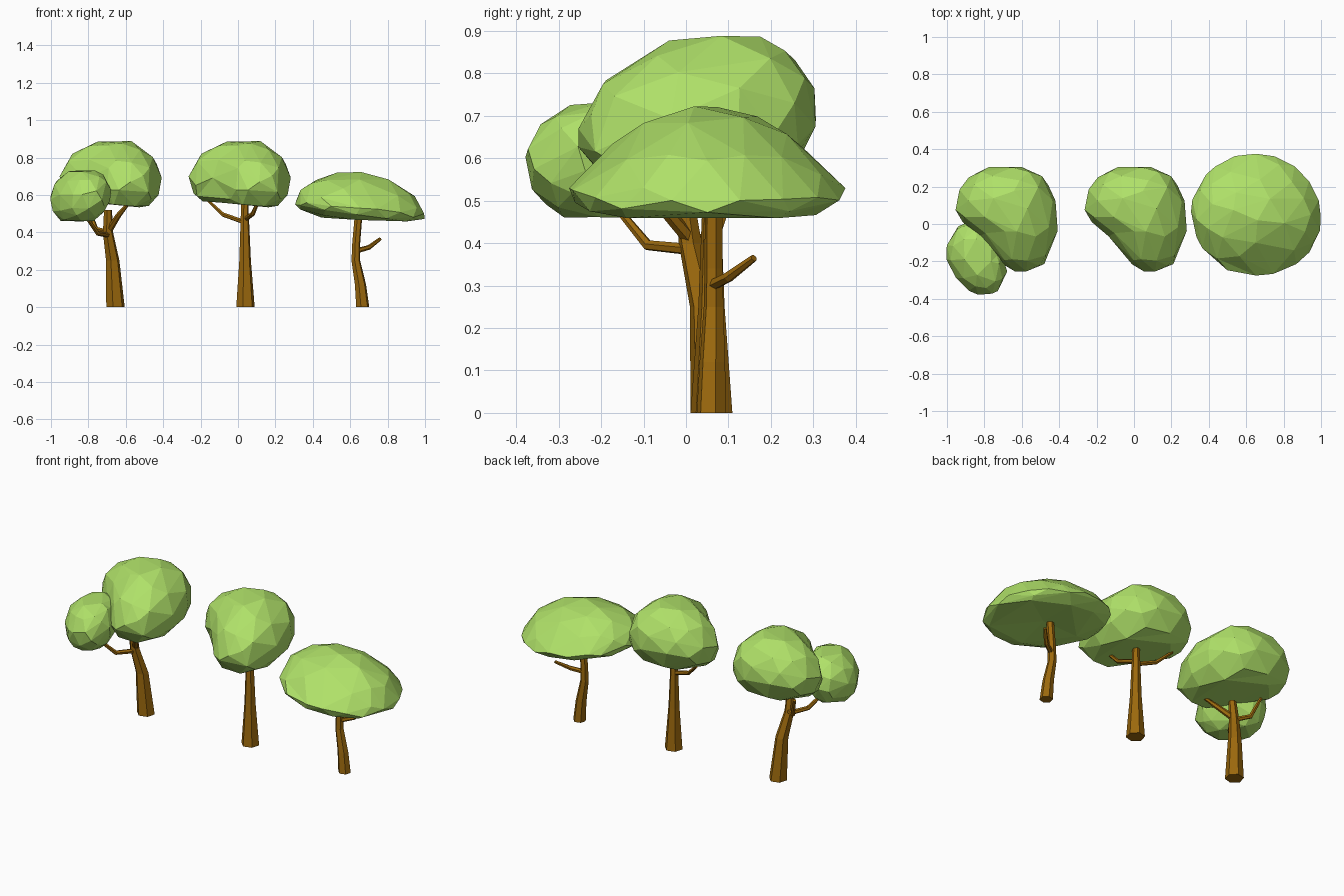
import bpy, bmesh
from math import atan2, pi, sin, cos, hypot
from mathutils import Vector, Matrix

if "Cube" in bpy.data.objects:
    bpy.data.objects.remove(bpy.data.objects["Cube"])


def material(name, color):
    m = bpy.data.materials.new(name)
    m.diffuse_color = color
    m.use_nodes = True
    m.node_tree.nodes["Principled BSDF"].inputs["Base Color"].default_value = m.diffuse_color
    return m


LEAF = material("leaf_green", (0.43, 0.75, 0.14, 1))
BARK = material("bark_brown", (0.33, 0.14, 0.004, 1))


def finish(bm, name, mat):
    bmesh.ops.recalc_face_normals(bm, faces=bm.faces)
    me = bpy.data.meshes.new(name)
    bm.to_mesh(me)
    bm.free()
    me.materials.append(mat)
    ob = bpy.data.objects.new(name, me)
    bpy.context.collection.objects.link(ob)
    return ob


def limb(name, path, upright=False, sides=6):
    """Faceted tube through (x, y, z, radius) points; trunks use level rings."""
    bm = bmesh.new()
    pts = [Vector(p[:3]) for p in path]
    rings = []
    for i, p in enumerate(pts):
        d = pts[min(i + 1, len(pts) - 1)] - pts[max(i - 1, 0)]
        rot = Matrix.Identity(3) if upright else d.to_track_quat('Z', 'Y').to_matrix()
        r = path[i][3]
        rings.append([bm.verts.new(p + rot @ Vector((r * cos(a), r * sin(a), 0)))
                      for a in (2 * pi * k / sides + pi / 12 for k in range(sides))])
    for a, b in zip(rings, rings[1:]):
        for k in range(sides):
            n = (k + 1) % sides
            bm.faces.new((a[k], a[n], b[n], b[k]))
    bm.faces.new(rings[0])
    bm.faces.new(rings[-1])
    return finish(bm, name, BARK)


def crown(name, center, radii, top, bottom, up, down, tilt=(0, 0), peak=1.0,
          ridge=0.0, low_tilt=0.0, hollow=0.0):
    """Ball reshaped by plan radii (every 30 degrees), clipped top and bottom."""
    bm = bmesh.new()
    bmesh.ops.create_icosphere(bm, subdivisions=3, radius=1)
    for v in bm.verts:
        a = atan2(v.co.y, v.co.x)
        t = (a % (2 * pi)) / (pi / 6)
        i, f = int(t) % 12, t - int(t)
        rad = radii[i] * (1 - f) + radii[(i + 1) % 12] * f
        r = hypot(v.co.x, v.co.y) * rad
        x, y, s = r * cos(a), r * sin(a), v.co.z
        z = center[2] + tilt[0] * x + tilt[1] * y
        if s > 0:
            z = min(top, z + up * s ** (peak + ridge * sin(a) ** 2))
        else:
            z = max(bottom + low_tilt * x, z + down * s) + hollow * s ** 4
        v.co = (center[0] + x, center[1] + y, z)
    ob = finish(bm, name, LEAF)
    dec = ob.modifiers.new("chunky_facets", 'DECIMATE')
    dec.ratio = 0.34
    return ob


# Large crowns shared by the left and middle trees
BEAN = [.237, .24, .255, .247, .275, .31, .30, .215, .22, .31, .33, .265]
for label, x in (("left", -0.65), ("middle", 0.04)):
    crown(label + "_tree_crown", (x, 0.06, 0.68), BEAN, 0.89, 0.545, 0.215, 0.185,
          tilt=(0, .11), low_tilt=-0.1)

# Small side crown of the left tree
crown("left_tree_small_crown", (-0.845, -0.17, 0.597),
      [.14, .14, .155, .185, .185, .165, .16, .15, .165, .205, .225, .19],
      0.73, 0.46, 0.15, 0.16, tilt=(.12, .05))

# Flat umbrella crown of the right tree
crown("right_tree_crown", (0.65, 0.05, 0.525),
      [.35, .335, .33, .325, .33, .345, .345, .335, .33, .325, .335, .355],
      0.722, 0.457, 0.195, 0.09, tilt=(-0.1, 0), peak=1.15, ridge=0.8, hollow=0.025)

# Left tree trunk and branches
limb("left_tree_trunk", [(-.655, .06, 0, .051), (-.67, .045, .25, .037),
                         (-.695, .01, .40, .028), (-.695, -.005, .52, .022)], True)
limb("left_tree_front_branch", [(-.69, .01, .385, .014), (-.75, -.09, .395, .013),
                                (-.81, -.16, .48, .009)])
limb("left_tree_back_branch", [(-.69, .01, .40, .014), (-.76, .07, .42, .013),
                               (-.80, .11, .53, .009)])
limb("left_tree_right_branch", [(-.69, .01, .41, .018), (-.64, -.06, .49, .015),
                                (-.59, -.11, .55, .009)])

# Middle tree trunk and branches
limb("middle_tree_trunk", [(.04, .06, 0, .051), (.038, .06, .25, .032),
                           (.036, .06, .55, .02)], True)
limb("middle_tree_left_branch", [(.035, .06, .455, .013), (-.08, .09, .495, .012),
                                 (-.16, .13, .57, .008)])
limb("middle_tree_right_branch", [(.04, .06, .47, .013), (.08, -.04, .50, .012),
                                  (.11, -.10, .57, .008)])

# Right tree trunk and broken branch
limb("right_tree_trunk", [(.667, .06, 0, .036), (.655, .062, .12, .031),
                          (.63, .065, .25, .024), (.632, .065, .34, .022),
                          (.645, .065, .50, .021)], True)
limb("right_tree_branch", [(.63, .06, .30, .014), (.70, .10, .32, .013),
                           (.76, .16, .365, .009)])
